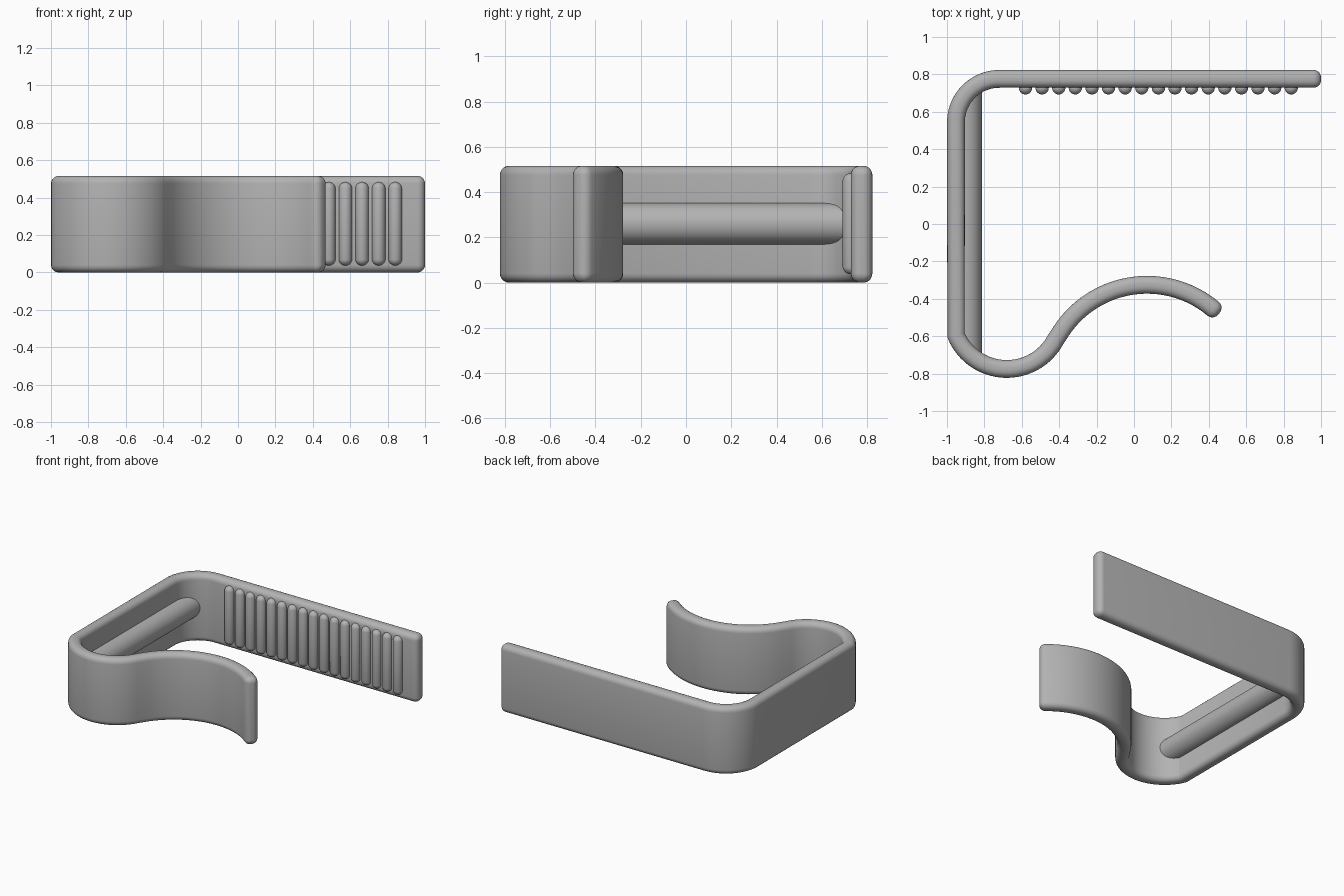
import bpy, bmesh, math
from mathutils import Vector, Matrix

if "Cube" in bpy.data.objects:
    bpy.data.objects.remove(bpy.data.objects["Cube"])

grey = bpy.data.materials.new("plain grey")
grey.use_nodes = True
grey.diffuse_color = (0.45, 0.45, 0.45, 1)
grey.node_tree.nodes["Principled BSDF"].inputs["Base Color"].default_value = (0.45, 0.45, 0.45, 1)

HALF_W, HALF_H, ROUND = 0.0475, 0.258, 0.04


def finish(bm, name):
    bmesh.ops.recalc_face_normals(bm, faces=bm.faces[:])
    mesh = bpy.data.meshes.new(name)
    bm.to_mesh(mesh)
    bm.free()
    mesh.materials.append(grey)
    ob = bpy.data.objects.new(name, mesh)
    bpy.context.collection.objects.link(ob)
    bpy.ops.object.select_all(action='DESELECT')
    ob.select_set(True)
    bpy.context.view_layer.objects.active = ob
    bpy.ops.object.shade_smooth_by_angle(angle=math.radians(40))
    return ob


def arc(cx, cy, r, start, end, steps):
    angles = [math.radians(start + (end - start) * i / steps) for i in range(steps + 1)]
    return [Vector((cx + r * math.cos(a), cy + r * math.sin(a))) for a in angles]


def section(inset):
    """Rounded rectangle as (across, up) pairs, shrunk by inset."""
    r = ROUND - inset
    pts = []
    for k, (sx, sz) in enumerate([(1, 1), (-1, 1), (-1, -1), (1, -1)]):
        for i in range(6):
            a = math.radians(90 * k + 18 * i)
            pts.append((sx * (HALF_W - ROUND) + r * math.cos(a),
                        sz * (HALF_H - ROUND) + r * math.sin(a)))
    return pts


# Band: one strip swept along back arm, corner, side, hook and lip
path = [Vector((0.96, 0.776))]
path += arc(-0.72, 0.544, 0.232, 90, 180, 20)
path += arc(-0.68, -0.48, 0.295, 203, 332, 32)
path += arc(0.07, -0.875, 0.55, 152, 50, 36)[1:]

stations = []
for i, p in enumerate(path):
    before = (p - path[i - 1]).normalized() if i else Vector((0, 0))
    after = (path[i + 1] - p).normalized() if i + 1 < len(path) else Vector((0, 0))
    stations.append((p, (before + after).normalized(), 0.0))


def end_round(station, sign):
    p, t, _ = station
    angles = [math.radians(a) for a in (18, 36, 54, 72, 89)]
    return [(p + t * sign * ROUND * math.sin(a), t, ROUND * (1 - math.cos(a))) for a in angles]


stations = end_round(stations[0], -1)[::-1] + stations + end_round(stations[-1], 1)

bm = bmesh.new()
rings = []
for p, t, inset in stations:
    rings.append([bm.verts.new((p.x - t.y * u, p.y + t.x * u, HALF_H + v))
                  for u, v in section(inset)])
for a, b in zip(rings, rings[1:]):
    for i in range(len(a)):
        j = (i + 1) % len(a)
        bm.faces.new((a[i], a[j], b[j], b[i]))
bm.faces.new(rings[0])
bm.faces.new(rings[-1])
finish(bm, "clip_band")

# Half-round stiffening rib along the inside of the side
bm = bmesh.new()
profile = [(-0.92, -0.092)]
profile += [(-0.905 + 0.092 * math.cos(a), 0.092 * math.sin(a))
            for a in [math.radians(-90 + 7.5 * i) for i in range(25)]]
profile += [(-0.92, 0.092)]
face = bm.faces.new([bm.verts.new((x, -0.715, 0.26 + z)) for x, z in profile])
ext = bmesh.ops.extrude_face_region(bm, geom=[face])
bmesh.ops.translate(bm, vec=(0, 1.435, 0),
                    verts=[v for v in ext["geom"] if isinstance(v, bmesh.types.BMVert)])
finish(bm, "side_rib")

# Row of capsule-shaped grip ridges on the inside of the back arm
for n in range(17):
    bm = bmesh.new()
    bmesh.ops.create_uvsphere(bm, u_segments=20, v_segments=11, radius=0.036)
    for v in bm.verts:
        v.co.z += 0.187 if v.co.z > 0 else -0.187
    bmesh.ops.transform(bm, verts=bm.verts[:],
                        matrix=Matrix.Translation((-0.58 + 0.0888 * n, 0.728, 0.26)))
    finish(bm, f"grip_ridge_{n + 1}")
